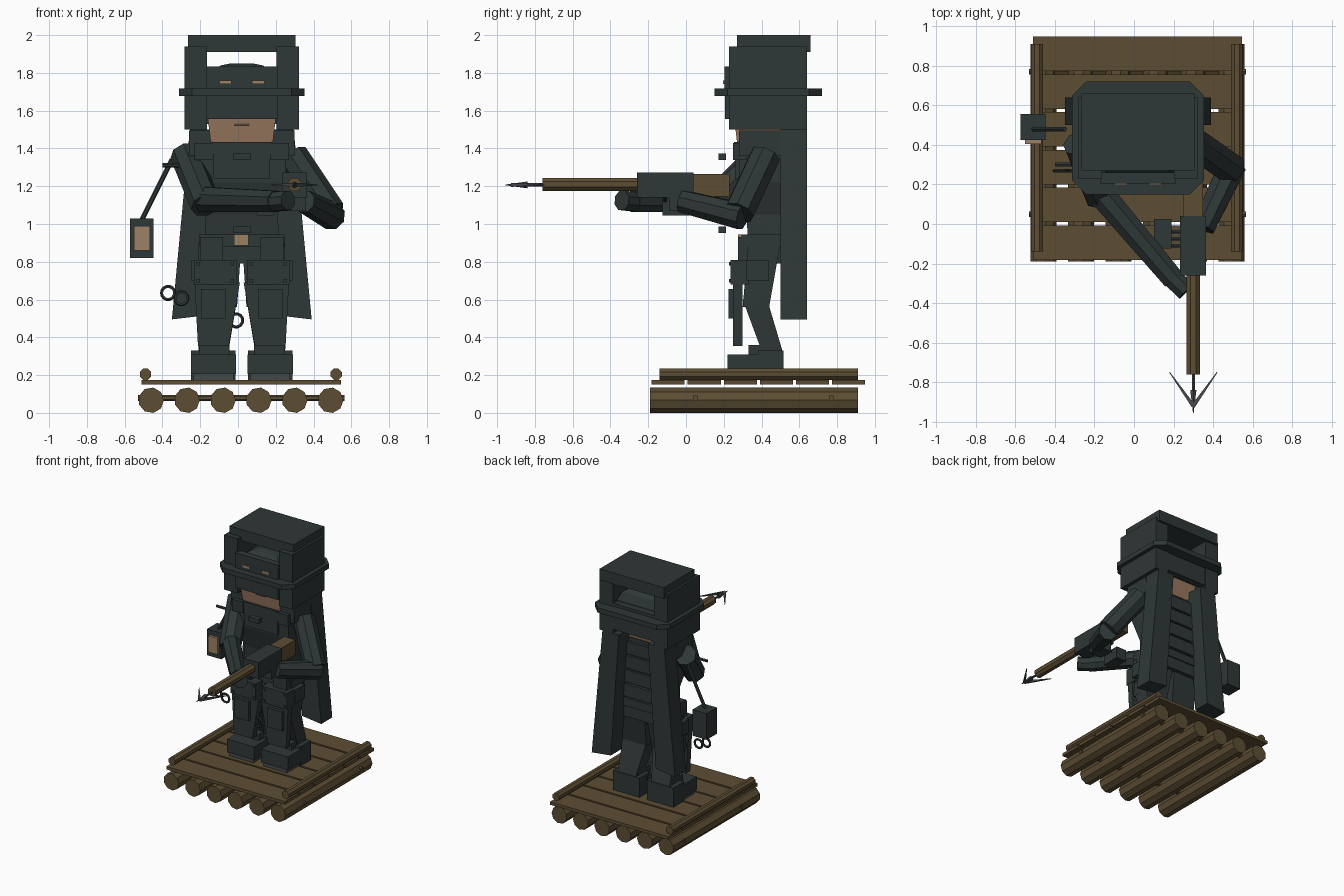
import bpy, bmesh, math
from mathutils import Vector

cube = bpy.data.objects.get("Cube")
if cube:
    bpy.data.objects.remove(cube)


def material(name, r, g, b):
    m = bpy.data.materials.new(name)
    m.diffuse_color = (r, g, b, 1)
    m.use_nodes = True
    m.node_tree.nodes["Principled BSDF"].inputs["Base Color"].default_value = (r, g, b, 1)
    return m


CLOTH = material("dark_slate", 0.028, 0.038, 0.038)
WOOD = material("brown_wood", 0.11, 0.075, 0.033)
SKIN = material("skin", 0.31, 0.185, 0.11)
TAN = material("pale_tan", 0.33, 0.225, 0.13)
STEEL = material("grey_steel", 0.06, 0.065, 0.07)
MOUTH = material("mouth_brown", 0.1, 0.065, 0.04)
CX = 0.02  # middle of the figure


def finish(name, bm, mat):
    bmesh.ops.recalc_face_normals(bm, faces=bm.faces)
    me = bpy.data.meshes.new(name)
    bm.to_mesh(me)
    bm.free()
    me.materials.append(mat)
    ob = bpy.data.objects.new(name, me)
    bpy.context.collection.objects.link(ob)
    return ob


def loft(name, rings, mat):
    """Skin matching rings of points and cap both ends."""
    bm = bmesh.new()
    vs = [[bm.verts.new(p) for p in ring] for ring in rings]
    n = len(vs[0])
    for a, b in zip(vs, vs[1:]):
        for i in range(n):
            bm.faces.new((a[i], a[(i + 1) % n], b[(i + 1) % n], b[i]))
    bm.faces.new(vs[0])
    bm.faces.new(vs[-1])
    return finish(name, bm, mat)


def rect(x, y, z):
    return [(x[0], y[0], z), (x[1], y[0], z), (x[1], y[1], z), (x[0], y[1], z)]


def box(name, x, y, z, mat=CLOTH):
    return loft(name, [rect(x, y, z[0]), rect(x, y, z[1])], mat)


def span(c, h):
    return (c - h, c + h)


def limb(name, p, q, r, mat=CLOTH, sides=8, r2=None):
    """Straight faceted rod between two points."""
    p, q = Vector(p), Vector(q)
    rot = (q - p).to_track_quat("Z", "Y")
    rings = []
    for c, rad in ((p, r), (q, r if r2 is None else r2)):
        angles = [math.tau * (i + 0.5) / sides for i in range(sides)]
        rings.append([c + rot @ Vector((rad * math.cos(a), rad * math.sin(a), 0)) for a in angles])
    return loft(name, rings, mat)


# Raft: logs, lashing rods, deck planks, side rails
for i in range(6):
    x = -0.46 + 0.19 * i
    limb(f"raft_log_{i}", (x, -0.19, 0.067), (x, 0.91, 0.067), 0.068, WOOD, 9)
    y = -0.182 + 0.191 * i
    box(f"deck_plank_{i}", (-0.51, 0.545), (y, y + 0.175), (0.15, 0.174), WOOD)
for y in (0.05, 0.77):
    limb(f"cross_rod_{y}", (-0.53, y, 0.08), (0.565, y, 0.08), 0.016, WOOD, 6)
for side, x in (("right", -0.49), ("left", 0.52)):
    limb(f"{side}_rail", (x, -0.14, 0.205), (x, 0.91, 0.205), 0.032, WOOD)

# Parts that repeat on both sides of the body
for side, s in (("right", -1), ("left", 1)):
    c = CX + s * 0.15
    top = CX + s * 0.115
    box(f"{side}_boot_sole", span(c, 0.105), (0.23, 0.5), (0.175, 0.212), STEEL)
    box(f"{side}_boot_toe", span(c, 0.12), (0.22, 0.42), (0.205, 0.31))
    box(f"{side}_boot_heel", span(c, 0.118), (0.38, 0.515), (0.175, 0.33))
    box(f"{side}_ankle", span(c - s * 0.005, 0.08), (0.33, 0.49), (0.3, 0.36))
    loft(f"{side}_shin", [rect(span(c, 0.08), (0.4, 0.51), 0.33),
                          rect(span(c - s * 0.02, 0.105), (0.3, 0.43), 0.6)], CLOTH)
    loft(f"{side}_thigh", [rect(span(c - s * 0.02, 0.105), (0.3, 0.44), 0.56),
                           rect(span(top, 0.113), (0.33, 0.5), 0.9)], CLOTH)
    loft(f"{side}_shin_guard", [rect(span(c, 0.082), (0.25, 0.3), 0.355),
                                rect(span(c - s * 0.02, 0.12), (0.25, 0.3), 0.69)], CLOTH)
    box(f"{side}_shin_plate", span(c, 0.065), (0.225, 0.255), (0.5, 0.655))
    box(f"{side}_knee_pad", span(c - s * 0.01, 0.112), (0.235, 0.33), (0.68, 0.81))
    box(f"{side}_thigh_pouch", span(c, 0.118), (0.32, 0.44), (0.7, 0.81))
    for dx in (-0.09, 0.09):
        for z in (0.7, 0.79):
            box(f"{side}_knee_rivet", span(c - s * 0.01 + dx, 0.009), (0.227, 0.24), span(z, 0.009))
    # Cape half, flaring outward toward the hem
    inner, outer = CX + s * 0.13, CX + s * 0.275
    hem_in, hem_out = CX + s * 0.2, CX + s * 0.37
    loft(f"{side}_cape", [
        [(hem_out, 0.5, 0.495), (hem_in, 0.5, 0.515), (hem_in, 0.64, 0.515), (hem_out, 0.64, 0.495)],
        [(outer, 0.5, 1.5), (inner, 0.5, 1.5), (inner, 0.64, 1.5), (outer, 0.64, 1.5)]], CLOTH)
    box(f"{side}_shoulder", span(CX + s * 0.215, 0.065), (0.28, 0.5), (1.36, 1.495))
    box(f"{side}_chest_strap", span(CX + s * 0.2, 0.05), (0.25, 0.32), (1.34, 1.43))
    box(f"{side}_belt_pouch", span(CX + s * 0.16, 0.06), (0.275, 0.33), (0.8, 0.93))
    # Hat cheek flap and eye
    box(f"{side}_hat_flap", span(CX + s * 0.243, 0.06), (0.228, 0.64), (1.5, 1.94))
    box(f"{side}_eye", span(CX + s * 0.087, 0.032), (0.197, 0.206), (1.741, 1.759), TAN)

# Torso
loft("torso", [rect(span(CX, 0.2), (0.33, 0.5), 0.88), rect(span(CX, 0.19), (0.32, 0.5), 1.05),
               rect(span(CX, 0.235), (0.28, 0.51), 1.22), rect(span(CX, 0.23), (0.28, 0.5), 1.43)], CLOTH)
box("hips", span(CX, 0.215), (0.32, 0.51), (0.79, 0.9))
box("belt", span(CX, 0.225), (0.295, 0.52), (0.88, 0.945))
box("buckle", span(0.018, 0.038), (0.275, 0.3), (0.885, 0.945), TAN)
box("chest_plate", span(CX, 0.15), (0.26, 0.3), (1.24, 1.37))
box("collar", span(CX, 0.155), (0.255, 0.32), (1.37, 1.435))
for z in (0.97, 1.355):
    box("front_clasp", span(CX, 0.045), (0.172, 0.212), span(z, 0.017))
for i in range(4):
    z = 0.96 + 0.115 * i
    box(f"back_plate_{i}", span(CX, 0.17), (0.49, 0.525), (z, z + 0.1))

# Head
box("neck", span(CX, 0.13), (0.3, 0.48), (1.4, 1.47), SKIN)
loft("head", [rect(span(CX, 0.165), (0.27, 0.5), 1.435), rect(span(CX, 0.185), (0.25, 0.53), 1.6)], SKIN)
box("mouth", span(CX, 0.042), (0.252, 0.262), (1.52, 1.532), MOUTH)
loft("head_cap", [rect(span(CX, h), span(0.41, d), z) for h, d, z in
                  ((0.185, 0.17, 1.57), (0.185, 0.17, 1.75), (0.16, 0.145, 1.81),
                   (0.11, 0.1, 1.84), (0.06, 0.06, 1.85))], CLOTH)

# Hat: face plates, back panel, chamfered band and lid
box("face_guard", span(CX, 0.19), (0.207, 0.26), (1.555, 1.69))
box("brow_plate", span(CX, 0.19), (0.205, 0.26), (1.7, 1.835))
box("hat_back", span(CX, 0.19), (0.58, 0.635), (1.53, 1.74))
X, Y, K = 0.333, 0.285, 0.07
outline = [(X - K, -Y), (X, K - Y), (X, Y - K), (X - K, Y), (K - X, Y), (-X, Y - K), (-X, K - Y), (K - X, -Y)]
loft("hat_band", [[(CX + x, 0.435 + y, z) for x, y in outline] for z in (1.678, 1.717)], CLOTH)
box("hat_lid", span(CX, 0.285), (0.27, 0.66), (1.91, 2.0))

# Arms holding the launcher
limb("right_upper_arm", (-0.28, 0.41, 1.37), (-0.17, 0.14, 1.1), 0.082)
limb("right_forearm", (-0.19, 0.18, 1.13), (0.2, -0.28, 1.12), 0.072, r2=0.06)
limb("right_hand", (0.17, -0.25, 1.115), (0.265, -0.34, 1.125), 0.055)
limb("left_upper_arm", (0.29, 0.42, 1.36), (0.49, 0.28, 1.06), 0.083)
limb("left_forearm", (0.5, 0.3, 1.04), (0.35, -0.02, 1.12), 0.075, r2=0.062)
box("left_hand", (0.25, 0.36), (-0.09, 0.03), (1.07, 1.15))

# Harpoon launcher
limb("barrel", (0.3, -0.76, 1.21), (0.3, -0.2, 1.21), 0.037, WOOD)
box("receiver", (0.232, 0.365), (-0.26, 0.04), (1.14, 1.272))
box("stock", (0.25, 0.35), (0.03, 0.23), (1.145, 1.265), WOOD)
box("side_magazine", (0.1, 0.19), (-0.125, 0.025), (1.045, 1.14))
for y in (-0.11, -0.075, -0.04):
    limb("magazine_rod", (0.18, y, 1.12), (0.24, y, 1.15), 0.01, CLOTH, 6)
limb("harpoon_shaft", (0.3, -0.88, 1.207), (0.3, -0.74, 1.207), 0.009, STEEL, 6)
limb("harpoon_point", (0.3, -0.84, 1.207), (0.3, -0.955, 1.207), 0.018, STEEL, 6, 0.002)
for s in (-1, 1):
    limb("harpoon_barb", (0.3, -0.92, 1.207), (0.3 + s * 0.12, -0.75, 1.207), 0.014, STEEL, 4, 0.003)

# Hanging lantern and rings
limb("lantern_strap", (-0.35, 0.48, 1.34), (-0.51, 0.48, 1.02), 0.013, CLOTH, 6)
limb("strap_hook", (-0.4, 0.3, 1.31), (-0.28, 0.3, 1.31), 0.012, CLOTH, 6)
box("lantern", (-0.573, -0.447), (0.425, 0.555), (0.82, 1.03))
box("lantern_glass", (-0.55, -0.467), (0.405, 0.43), (0.86, 0.99), TAN)
for x, z in ((-0.37, 0.635), (-0.3, 0.608), (-0.01, 0.49)):
    bpy.ops.mesh.primitive_torus_add(major_segments=14, minor_segments=5, major_radius=0.034,
                                     minor_radius=0.009, location=(x, 0.27, z),
                                     rotation=(math.pi / 2, 0, 0))
    bpy.context.object.name = "hanging_ring"
    bpy.context.object.data.materials.append(CLOTH)
